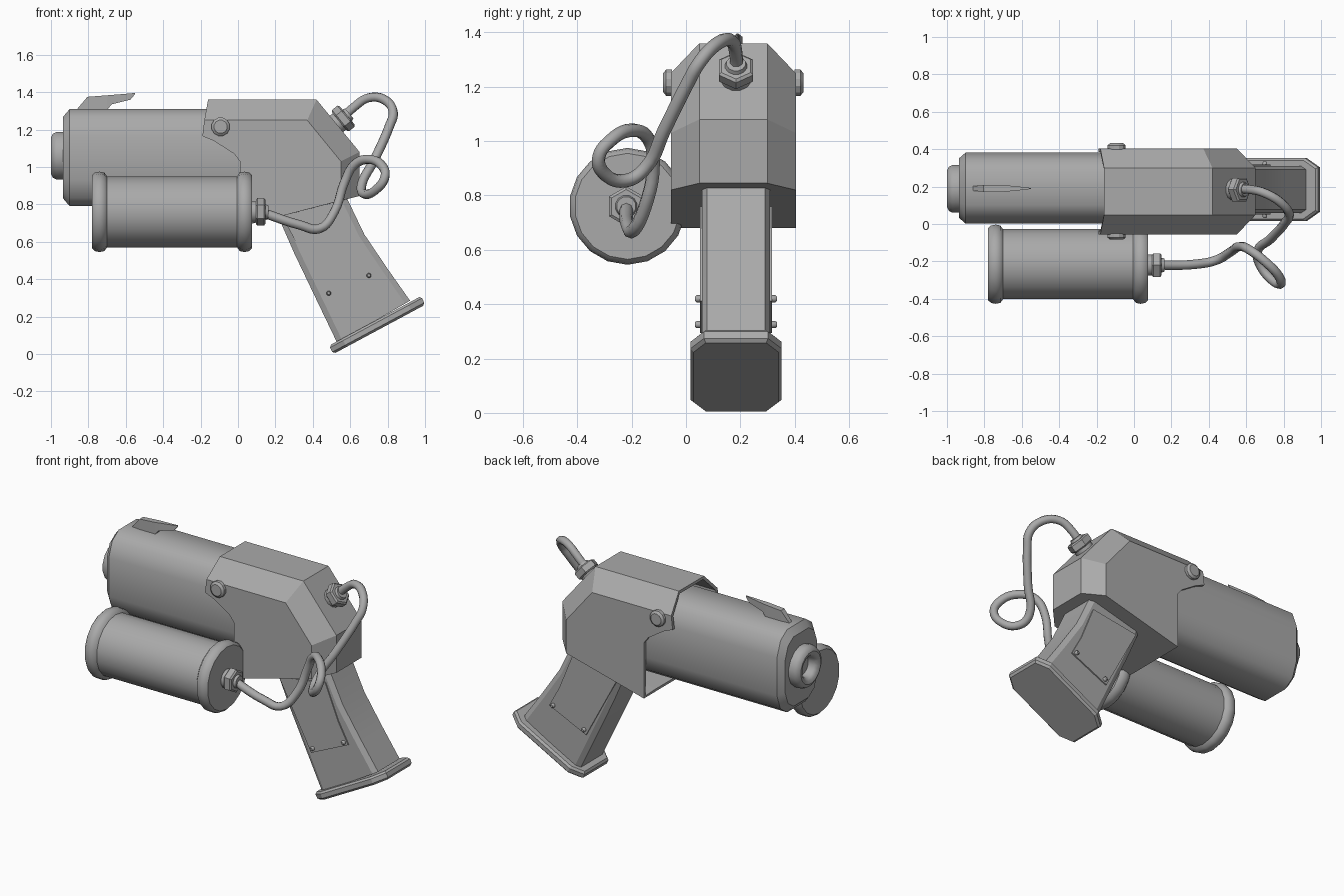
import bpy, bmesh, math
from mathutils import Vector

if "Cube" in bpy.data.objects:
    bpy.data.objects.remove(bpy.data.objects["Cube"])

grey = bpy.data.materials.new("mid_grey")
grey.use_nodes = True
grey.diffuse_color = (0.4, 0.4, 0.4, 1)
grey.node_tree.nodes["Principled BSDF"].inputs["Base Color"].default_value = (0.4, 0.4, 0.4, 1)


def finish(ob, angle=None):
    ob.data.materials.append(grey)
    bpy.ops.object.select_all(action='DESELECT')
    ob.select_set(True)
    bpy.context.view_layer.objects.active = ob
    if angle:
        bpy.ops.object.shade_smooth_by_angle(angle=math.radians(angle))
    return ob


def loft(name, rings, angle=None, edges=None):
    """Bridge equal-length rings of points and cap both ends."""
    bm = bmesh.new()
    loops = [[bm.verts.new(p) for p in ring] for ring in rings]
    n = len(loops[0])
    for a, b in zip(loops, loops[1:]):
        for i in range(n if edges is None else edges):
            j = (i + 1) % n
            bm.faces.new((a[i], a[j], b[j], b[i]))
    bm.faces.new(loops[0])
    bm.faces.new(loops[-1][::-1])
    bmesh.ops.delete(bm, geom=[v for v in bm.verts if not v.link_faces], context='VERTS')
    bmesh.ops.recalc_face_normals(bm, faces=bm.faces)
    me = bpy.data.meshes.new(name)
    bm.to_mesh(me)
    bm.free()
    ob = bpy.data.objects.new(name, me)
    bpy.context.collection.objects.link(ob)
    return finish(ob, angle)


def lathe(name, origin, axis, profile, sides=16, angle=40):
    """Turn (distance, radius) pairs around an axis."""
    turn = Vector(axis).to_track_quat('Z', 'Y')
    rings = []
    for d, r in profile:
        ring = []
        for k in range(sides):
            t = math.tau * (k + 0.5) / sides
            ring.append(Vector(origin) + turn @ Vector((r * math.cos(t), r * math.sin(t), d)))
        rings.append(ring)
    return loft(name, rings, angle)


# Rear housing: an open-fronted shell with chamfered roof and back
BODY_Y = 0.174
front_cut = [(0.01, 0.68), (0.01, 1.03), (-0.02, 1.07), (-0.13, 1.14), (-0.19, 1.165)]
side = [(-0.18, 1.25), (0.37, 1.25), (0.55, 1.03), (0.55, 0.82)] + front_cut
middle = [(-0.16, 1.36), (0.42, 1.36), (0.65, 1.08), (0.65, 0.845)] + front_cut
housing = loft("housing", [[(x, BODY_Y + w, z) for x, z in prof] for w, prof in
                           ((-0.23, side), (-0.125, middle), (0.125, middle), (0.23, side))], edges=4)
shell = housing.modifiers.new("shell", 'SOLIDIFY')
shell.thickness = 0.02
shell.offset = -1

# Barrel: rounded box section with a chamfered front end
BARREL_Y, BARREL_Z = 0.192, 1.05
quarter = [(0.19, 0.12), (0.155, 0.215), (0.09, 0.26)]
section = (quarter + [(-y, z) for y, z in quarter[::-1]]
           + [(-y, -z) for y, z in quarter] + [(y, -z) for y, z in quarter[::-1]])
loft("barrel", [[(x, BARREL_Y + y * s, BARREL_Z + z * s) for y, z in section]
                for x, s in ((-0.935, 0.84), (-0.9, 1), (0.3, 1))], 38)

# Muzzle ring with a sunken bore
lathe("muzzle", (-0.92, 0.188, 1.06), (-1, 0, 0),
      [(0, 0.13), (0.05, 0.13), (0.07, 0.12), (0.08, 0.1), (0.075, 0.08), (0.06, 0.065), (0.02, 0.06)])

# Tapered sight fin
loft("sight_fin", [[(x, 0.19 - w, lo), (x, 0.19 + w, lo), (x, 0.19 + w, hi), (x, 0.19 - w, hi)]
                   for x, lo, hi, w in ((-0.86, 1.3, 1.31, 0.012), (-0.805, 1.3, 1.375, 0.018),
                                        (-0.7, 1.305, 1.383, 0.018), (-0.675, 1.335, 1.385, 0.016),
                                        (-0.575, 1.36, 1.393, 0.006), (-0.55, 1.39, 1.396, 0.002))])

# Side tank with a rounded rim at each end
TANK = (-0.78, -0.215, 0.76)
rim = [(0, 0.195), (0.015, 0.21), (0.04, 0.215), (0.065, 0.21), (0.08, 0.19)]
lathe("tank", TANK, (1, 0, 0), rim + [(0.855 - d, r) for d, r in rim[::-1]], 18, 45)


# Hose fittings: collar, hexagonal nut and sleeve
def fitting(name, origin, axis):
    lathe(name + "_collar", origin, axis, [(-0.01, 0.058), (0.025, 0.058)], 12)
    start = Vector(origin) + Vector(axis).normalized() * 0.02
    lathe(name + "_nut", start, axis, [(0, 0.064), (0.008, 0.073), (0.045, 0.073), (0.053, 0.062)], 6, 20)
    lathe(name + "_sleeve", start, axis, [(0.05, 0.042), (0.068, 0.036)], 12)


fitting("tank_fitting", (0.075, -0.22, 0.76), (1, 0, 0))
fitting("housing_fitting", (0.527, 0.184, 1.23), (0.77, 0, 0.63))

# Looping hose between the fittings
path = [(0.12, -0.22, 0.76), (0.33, -0.215, 0.69), (0.435, -0.195, 0.67), (0.515, -0.15, 0.76),
        (0.57, -0.12, 0.92), (0.62, -0.14, 1.01), (0.7, -0.2, 1.04), (0.775, -0.28, 1.0),
        (0.785, -0.32, 0.945), (0.745, -0.305, 0.885), (0.675, -0.22, 0.855), (0.66, -0.15, 0.9),
        (0.73, -0.08, 1.04), (0.81, 0.01, 1.22), (0.83, 0.05, 1.29), (0.79, 0.11, 1.355),
        (0.7, 0.165, 1.37), (0.62, 0.184, 1.32), (0.55, 0.184, 1.25)]
curve = bpy.data.curves.new("hose", 'CURVE')
curve.dimensions = '3D'
curve.bevel_depth = 0.025
curve.bevel_resolution = 2
curve.resolution_u = 5
spline = curve.splines.new('BEZIER')
spline.bezier_points.add(len(path) - 1)
for point, co in zip(spline.bezier_points, path):
    point.co = co
    point.handle_left_type = point.handle_right_type = 'AUTO'
spline.use_smooth = True
hose = bpy.data.objects.new("hose", curve)
bpy.context.collection.objects.link(hose)
finish(hose)

# Grip: chamfered section swept between its front and back edges
GRIP_Y = 0.184


def slab_ring(front, back, half, cut_along, cut_across):
    """Chamfered rectangle spanning a front and a back point."""
    f, b = Vector((front[0], GRIP_Y, front[1])), Vector((back[0], GRIP_Y, back[1]))
    along = (b - f).normalized() * cut_along
    out, narrow = Vector((0, half, 0)), Vector((0, half - cut_across, 0))
    return [f - narrow, f + along - out, b - along - out, b - narrow,
            b + narrow, b - along + out, f + along + out, f + narrow]


loft("grip", [slab_ring(f, b, 0.125, 0.03, 0.018) for f, b in
              (((0.195, 0.78), (0.56, 0.88)), ((0.3, 0.54), (0.675, 0.64)),
               ((0.41, 0.31), (0.8, 0.455)), ((0.53, 0.06), (0.92, 0.285)))], 25)

# Base plate under the grip
base = loft("grip_base", [slab_ring(f, b, 0.168, 0.08, 0.05) for f, b in
                          (((0.487, 0.045), (0.98, 0.31)), ((0.51, 0.0), (1.0, 0.263)))])
bevel = base.modifiers.new("edge", 'BEVEL')
bevel.width = 0.012
bevel.segments = 1
bevel.limit_method = 'ANGLE'
bevel.angle_limit = math.radians(60)

# Parts found on both sides: grip panels, panel screws and housing bolts
panel = [(0.25, 0.71), (0.473, 0.294), (0.73, 0.412), (0.66, 0.54), (0.57, 0.76)]
for label, s in (("right", -1), ("left", 1)):
    loft(label + "_grip_panel", [[(x, GRIP_Y + s * w, z) for x, z in panel] for w in (0.12, 0.133)])
    for end, x, z in (("front", 0.485, 0.325), ("rear", 0.7, 0.42)):
        lathe(f"{label}_{end}_screw", (x, GRIP_Y + s * 0.13, z), (0, s, 0),
              [(0, 0.013), (0.015, 0.013), (0.021, 0.008)], 10)
    lathe(label + "_housing_bolt", (-0.093, BODY_Y + s * 0.225, 1.215), (0, s, 0),
          [(0, 0.05), (0.022, 0.05), (0.033, 0.036)], 12, 25)
